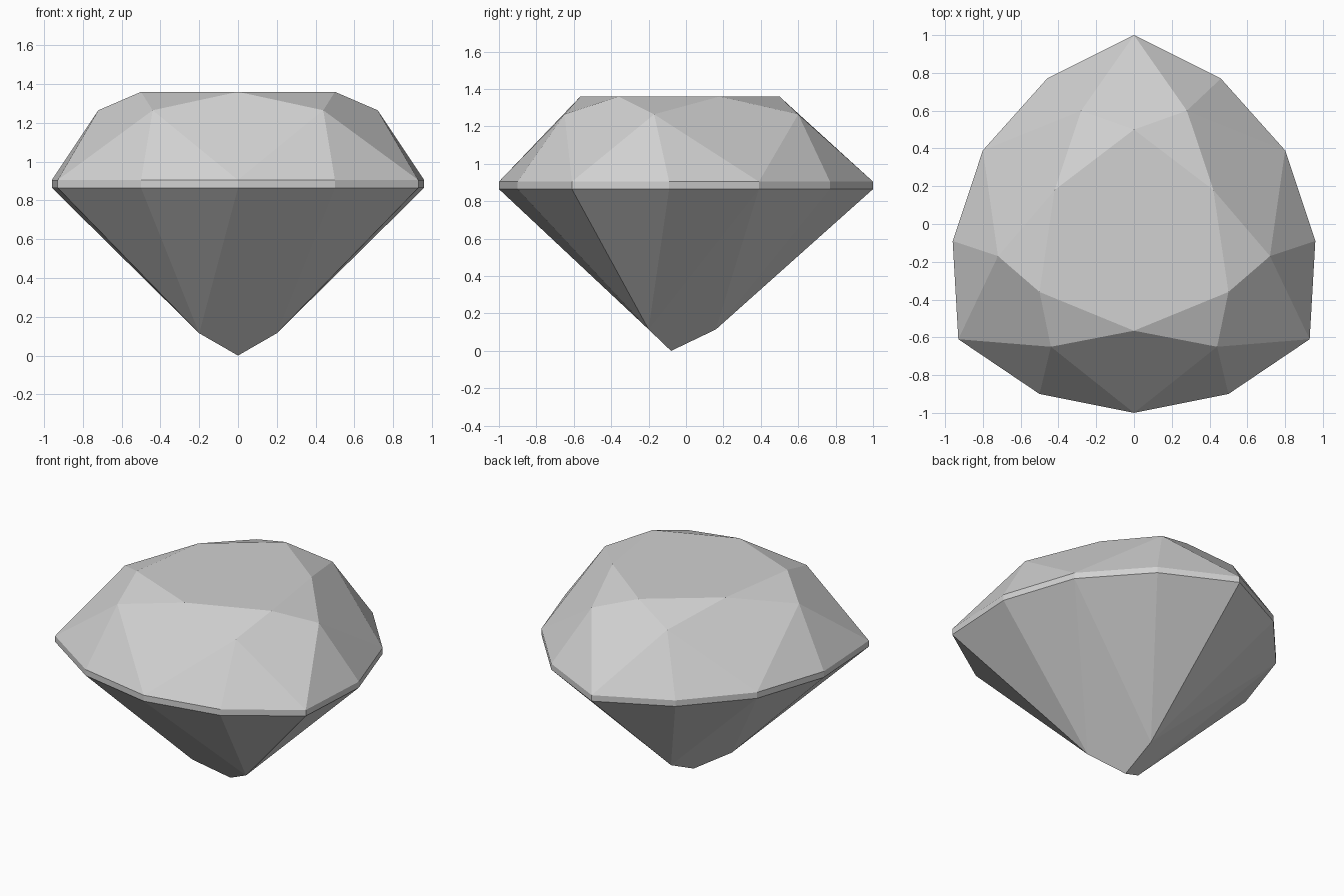
import bpy
import bmesh

cube = bpy.data.objects.get("Cube")
if cube:
    bpy.data.objects.remove(cube, do_unlink=True)

# Single stone colour
stone = bpy.data.materials.new("light_grey_stone")
stone.use_nodes = True
grey = (0.64, 0.64, 0.64, 1.0)
stone.diffuse_color = grey
stone.node_tree.nodes["Principled BSDF"].inputs["Base Color"].default_value = grey


def ring(half, z):
    """Mirror a half outline (front to back on +x) into a closed ring."""
    mirrored = [(-x, y) for x, y in reversed(half) if x > 0]
    return [(x, y, z) for x, y in half + mirrored]


def make_part(name, facets):
    """Build a flat-shaded part from facets given as corner points."""
    bm = bmesh.new()
    corners = {}
    for facet in facets:
        for p in facet:
            if p not in corners:
                corners[p] = bm.verts.new(p)
        bm.faces.new([corners[p] for p in facet])
    mesh = bpy.data.meshes.new(name)
    bm.to_mesh(mesh)
    bm.free()
    mesh.materials.append(stone)
    obj = bpy.data.objects.new(name, mesh)
    bpy.context.collection.objects.link(obj)
    return obj


# Outlines of the cut, each running from front to back
outline = [(0, -1), (0.5, -0.9), (0.93, -0.61), (0.96, -0.09),
           (0.8, 0.39), (0.46, 0.77), (0, 1)]
lower = ring(outline, 0.865)
upper = ring(outline, 0.905)
shoulder = ring([(0.44, -0.65), (0.72, -0.17), (0.28, 0.6)], 1.265)
table = ring([(0, -0.565), (0.5, -0.36), (0.42, 0.18), (0, 0.5)], 1.36)
keel = ring([(0.2, -0.2), (0, 0.16)], 0.115)
tip = (0, -0.08, 0)
count = len(upper)

# Crown: flat table, star facets, kites and upper girdle triangles
crown = [table]
for i in range(len(table)):
    t, m = table[i], shoulder[i]
    a, b, c = (upper[(2 * i + k) % count] for k in range(3))
    crown += [(t, m, table[(i + 1) % len(table)]),
              (t, shoulder[i - 1], a, m),
              (m, a, b),
              (m, b, c)]
make_part("crown", crown)

# Girdle: thin upright band
make_part("girdle", [(lower[j - 1], lower[j], upper[j], upper[j - 1])
                     for j in range(count)])

# Pavilion: a fan of facets under each corner, with a main kite between fans
pavilion = []
for i, p in enumerate(keel):
    start = 4 * i
    for j in range(start, start + 4):
        pavilion.append((p, lower[(j + 1) % count], lower[j]))
    pavilion.append((p, tip, keel[(i + 1) % len(keel)], lower[(start + 4) % count]))
make_part("pavilion", pavilion)
